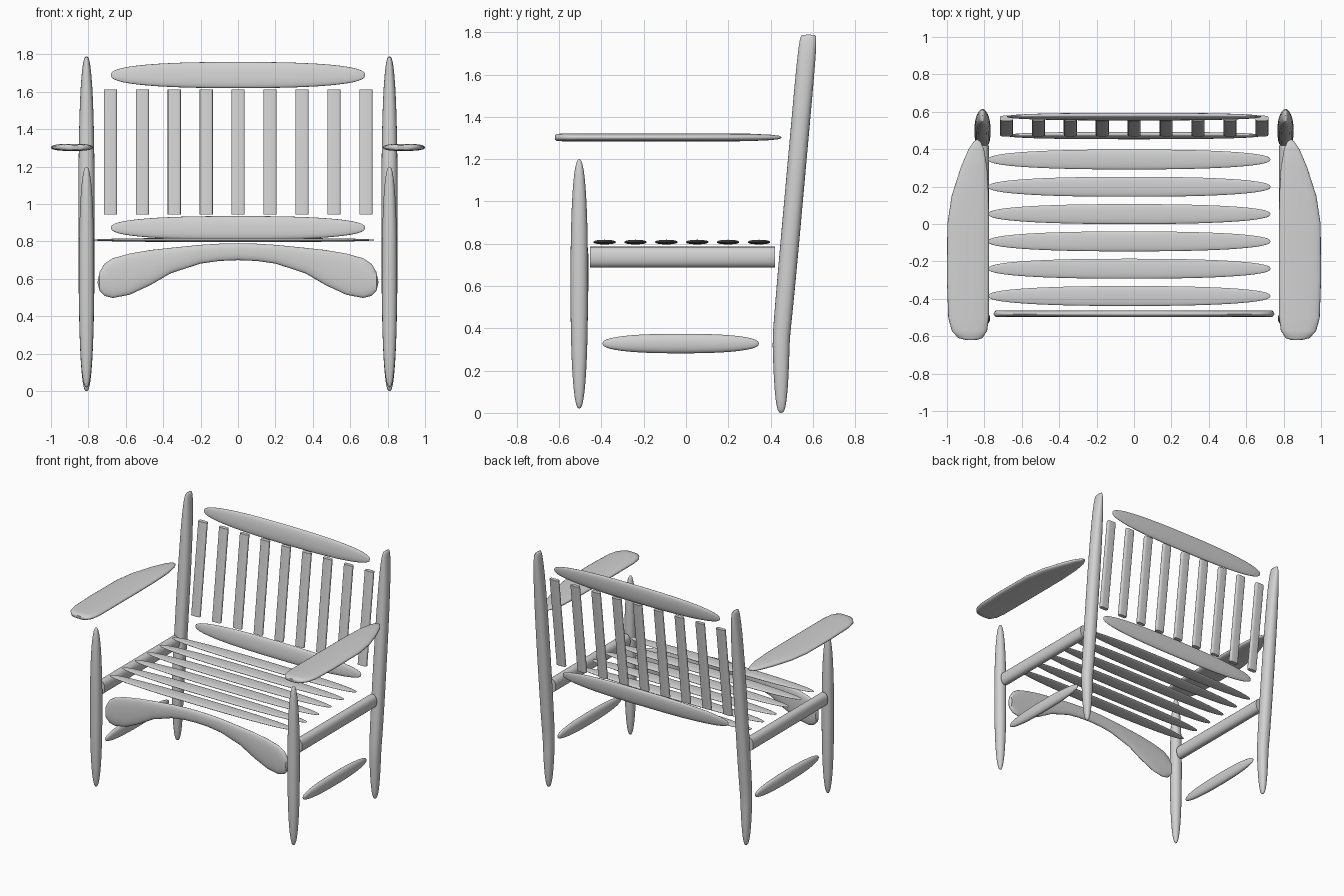
import bpy, bmesh, math
from mathutils import Vector

if "Cube" in bpy.data.objects:
    bpy.data.objects.remove(bpy.data.objects["Cube"], do_unlink=True)

grey = bpy.data.materials.new("plain grey")
grey.use_nodes = True
colour = (0.64, 0.64, 0.64, 1)
grey.diffuse_color = colour
grey.node_tree.nodes["Principled BSDF"].inputs["Base Color"].default_value = colour

X, Y, Z = Vector((1, 0, 0)), Vector((0, 1, 0)), Vector((0, 0, 1))
SIDES = 24


def loft(name, sections, u, v, power=2.0):
    """Skin superellipse rings given as (centre, radius along u, radius along v)."""
    bm = bmesh.new()
    rings = []
    for centre, ru, rv in sections:
        ring = []
        for i in range(SIDES):
            a = math.tau * i / SIDES
            c, s = math.cos(a), math.sin(a)
            cu = math.copysign(abs(c) ** (2 / power), c)
            sv = math.copysign(abs(s) ** (2 / power), s)
            ring.append(bm.verts.new(Vector(centre) + u * cu * ru + v * sv * rv))
        rings.append(ring)
    for a, b in zip(rings, rings[1:]):
        for i in range(SIDES):
            j = (i + 1) % SIDES
            bm.faces.new((a[i], a[j], b[j], b[i]))
    bm.faces.new(rings[0][::-1])
    bm.faces.new(rings[-1])
    bmesh.ops.recalc_face_normals(bm, faces=bm.faces)
    mesh = bpy.data.meshes.new(name)
    bm.to_mesh(mesh)
    bm.free()
    mesh.materials.append(grey)
    obj = bpy.data.objects.new(name, mesh)
    bpy.context.collection.objects.link(obj)
    bpy.ops.object.select_all(action='DESELECT')
    obj.select_set(True)
    bpy.context.view_layer.objects.active = obj
    bpy.ops.object.shade_smooth_by_angle(angle=math.radians(50))
    return obj


def taper(t, n):
    return max(1 - abs(t) ** n, 0) ** (1 / n) + 0.005


def steps(count=28):
    return [-math.cos(math.pi * i / count) for i in range(count + 1)]


def lens(name, start, end, u, v, ru, rv, n=2.4):
    """A long piece that narrows to both ends."""
    a, b = Vector(start), Vector(end)
    secs = [(a.lerp(b, (t + 1) / 2), ru * taper(t, n), rv * taper(t, n)) for t in steps()]
    return loft(name, secs, u, v, 2.2)


def back_leg_sections(x):
    secs = []
    for t in steps(36):
        z = 0.895 * (t + 1)
        y = 0.45 + 0.09 * max(0, z - 0.35)
        depth = taper(t, 3 if t < 0 else 10)
        secs.append(((x, y, z), 0.043 * taper(t, 2.6), 0.044 * depth))
    return secs


# Arm outline: position along y, inner edge, outer edge
ARM = [(-0.62, 0.84, 0.9), (-0.61, 0.81, 0.94), (-0.57, 0.785, 0.975),
       (-0.5, 0.776, 0.993), (-0.3, 0.775, 1.0), (0, 0.775, 0.998),
       (0.15, 0.777, 0.975), (0.3, 0.785, 0.927), (0.4, 0.802, 0.885),
       (0.44, 0.82, 0.858), (0.452, 0.837, 0.841)]

# Legs, arms and side bars on both sides
for side, s in (("left", 1), ("right", -1)):
    x = 0.81 * s
    loft(side + "_back_leg", back_leg_sections(x), X, Y, 2.3)
    lens(side + "_front_leg", (x, -0.505, 0.02), (x, -0.505, 1.2), X, Y, 0.04, 0.041)
    loft(side + "_seat_rail", [((x, -0.455, 0.737), 0.035, 0.049),
                               ((x, 0.42, 0.737), 0.035, 0.049)], X, Z, 2.3)
    lens(side + "_stretcher", (x, -0.395, 0.328), (x, 0.345, 0.328), X, Z, 0.025, 0.046)
    loft(side + "_arm", [((s * (a + b) / 2, y, 1.303), (b - a) / 2,
                          0.019 * min(1, (b - a) / 0.16) ** 0.6)
                         for y, a, b in ARM], X, Z, 2.6)

# Seat slats
for i in range(6):
    y = -0.385 + 0.146 * i
    lens(f"seat_slat_{i + 1}", (-0.78, y, 0.808), (0.73, y, 0.808), Y, Z, 0.053, 0.011)

# Leaning back: two rails and nine upright slats
lean = Vector((0, 0.125, 1)).normalized()
across = lean.cross(X).normalized()
for name, y, z, h in (("back_top_rail", 0.574, 1.69, 0.07),
                      ("back_bottom_rail", 0.473, 0.873, 0.063)):
    lens(name, (-0.68, y, z), (0.68, y, z), lean, across, h, 0.018, 2.5)
for i in range(9):
    x = -0.682 + 0.1707 * i
    loft(f"back_slat_{i + 1}", [((x, 0.482, 0.945), 0.035, 0.014),
                                ((x, 0.565, 1.613), 0.035, 0.014)], X, Y, 4)

# Arched front apron: distance from the middle, centre height, half height
HALF = [(0, 0.745, 0.045), (0.1, 0.742, 0.046), (0.2, 0.732, 0.05), (0.36, 0.698, 0.068),
        (0.47, 0.66, 0.094), (0.58, 0.625, 0.11), (0.67, 0.604, 0.106),
        (0.715, 0.595, 0.085), (0.74, 0.587, 0.05), (0.75, 0.583, 0.006)]
apron = [(-x, z, h) for x, z, h in HALF[:0:-1]] + HALF
loft("front_apron", [((x, -0.48, z), h, 0.018 * min(1, h / 0.045)) for x, z, h in apron],
     Z, Y, 2.3)
